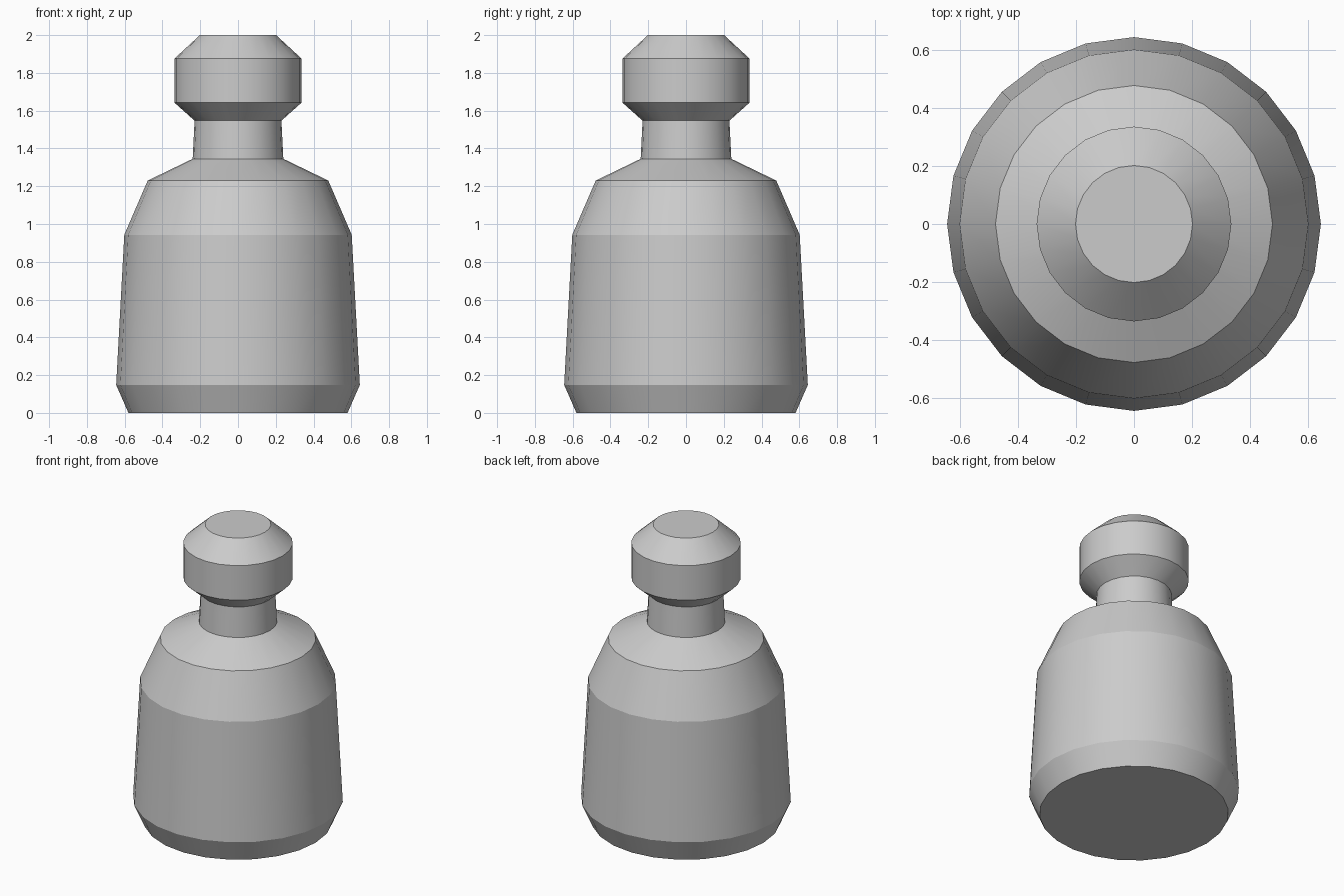
import bpy
import bmesh
from math import radians
from mathutils import Matrix, Vector

SIDES = 24

cube = bpy.data.objects.get("Cube")
if cube:
    bpy.data.objects.remove(cube, do_unlink=True)

# One plain grey for the whole piece
grey = bpy.data.materials.new("plain_grey")
grey.use_nodes = True
colour = (0.6, 0.6, 0.6, 1)
grey.diffuse_color = colour
grey.node_tree.nodes["Principled BSDF"].inputs["Base Color"].default_value = colour


def turned_part(name, profile):
    """Lathe a (radius, height) profile around z and cap both ends."""
    bm = bmesh.new()
    rings = []
    for radius, height in profile:
        ring = bmesh.ops.create_circle(
            bm, segments=SIDES, radius=radius,
            matrix=Matrix.Translation(Vector((0, 0, height))))["verts"]
        rings.append(ring)
    for low, high in zip(rings, rings[1:]):
        for i in range(SIDES):
            j = (i + 1) % SIDES
            bm.faces.new((low[i], low[j], high[j], high[i]))
    bm.faces.new(rings[0])
    bm.faces.new(rings[-1])
    bmesh.ops.recalc_face_normals(bm, faces=bm.faces)
    mesh = bpy.data.meshes.new(name)
    bm.to_mesh(mesh)
    bm.free()
    mesh.materials.append(grey)
    obj = bpy.data.objects.new(name, mesh)
    bpy.context.collection.objects.link(obj)
    bpy.ops.object.select_all(action="DESELECT")
    obj.select_set(True)
    bpy.context.view_layer.objects.active = obj
    bpy.ops.object.shade_smooth_by_angle(angle=radians(17))
    return obj


# Body with bevelled foot and shoulders, narrow neck and knob in one turning
turned_part("turned_peg", [
    (0.58, 0), (0.645, 0.148),              # foot
    (0.602, 0.943), (0.478, 1.23),          # body
    (0.24, 1.345), (0.23, 1.547),           # shoulder and neck
    (0.336, 1.642), (0.336, 1.876),         # knob
    (0.202, 2),                             # flat top
])
